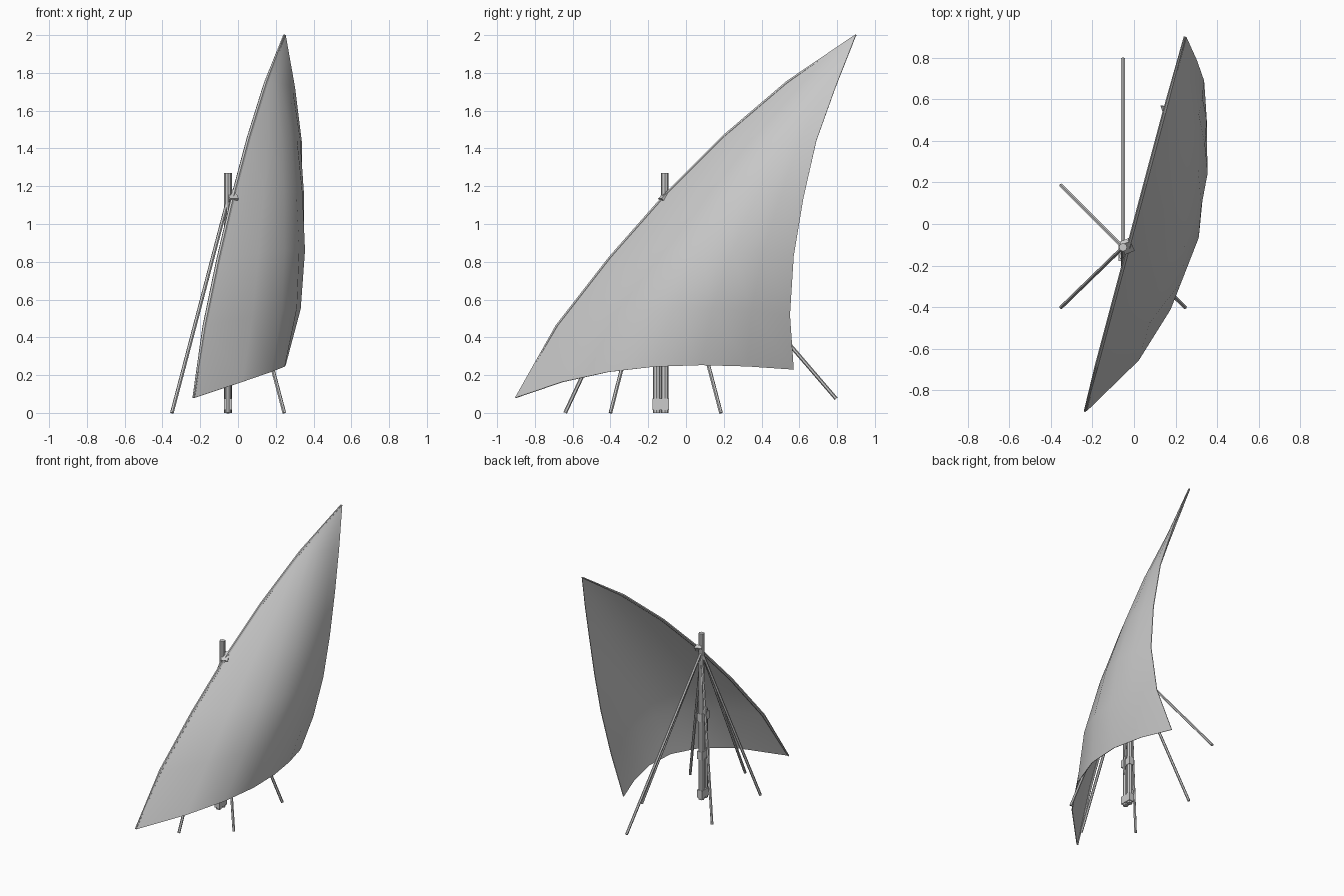
import bpy, bmesh
from mathutils import Vector

if "Cube" in bpy.data.objects:
    bpy.data.objects.remove(bpy.data.objects["Cube"])


def add_mesh(name, bm):
    bmesh.ops.recalc_face_normals(bm, faces=bm.faces[:])
    me = bpy.data.meshes.new(name)
    bm.to_mesh(me)
    bm.free()
    ob = bpy.data.objects.new(name, me)
    bpy.context.collection.objects.link(ob)
    return ob


def pole(name, a, b, r, sides=6):
    a, b = Vector(a), Vector(b)
    d = b - a
    bpy.ops.mesh.primitive_cylinder_add(vertices=sides, radius=r, depth=d.length,
                                        location=(a + b) / 2)
    ob = bpy.context.object
    ob.name = name
    ob.rotation_euler = d.to_track_quat('Z', 'Y').to_euler()
    return ob


def box(name, loc, size, rot=(0, 0, 0)):
    bpy.ops.mesh.primitive_cube_add(size=1, location=loc, rotation=rot)
    ob = bpy.context.object
    ob.name = name
    ob.scale = size
    return ob


# Curved yard line and free trailing edge, both from the peak down
yard = [Vector((-0.23 + (y + 0.9) * 0.267, y, z)) for y, z in
        [(0.9, 2.0), (0.54, 1.75), (0.2, 1.46), (-0.1, 1.16),
         (-0.4, 0.82), (-0.68, 0.46), (-0.9, 0.08)]]
leech = [Vector(p) for p in
         [(0.25, 0.9, 2.0), (0.30, 0.79, 1.72), (0.335, 0.69, 1.44),
          (0.34, 0.62, 1.13), (0.32, 0.57, 0.83), (0.25, 0.55, 0.52),
          (0.13, 0.57, 0.23)]]
depth = [0, 0.02, 0.08, 0.145, 0.21, 0.27, 0.295]

# Billowed triangular sail: each row bows out towards +x, fuller near the yard
N = 6
bm = bmesh.new()
rows = [[bm.verts.new(yard[0])] * (N + 1)]
for i in range(1, N + 1):
    t = i / N
    row = []
    for j in range(N + 1):
        u = j / N
        bow = 4 * u * (1 - u) * (1 + 0.25 * (1 - 2 * u))
        p = yard[i].lerp(leech[i], u) + Vector((depth[i], 0, 0.09 * t * t)) * bow
        row.append(bm.verts.new(p))
    rows.append(row)
for i in range(N):
    for j in range(N):
        q = [rows[i][j], rows[i + 1][j], rows[i + 1][j + 1], rows[i][j + 1]]
        bm.faces.new(list(dict.fromkeys(q)))
sail = add_mesh("sail", bm)
mod = sail.modifiers.new("thickness", 'SOLIDIFY')
mod.thickness = 0.005
mod.offset = 0
bpy.ops.object.select_all(action='DESELECT')
sail.select_set(True)
bpy.context.view_layer.objects.active = sail
bpy.ops.object.modifier_apply(modifier=mod.name)
bpy.ops.object.shade_smooth_by_angle(angle=0.8)

# Yard spar following the sail's upper edge, thinner at the ends
cu = bpy.data.curves.new("yard", 'CURVE')
cu.dimensions = '3D'
cu.bevel_depth = 0.011
cu.bevel_resolution = 1
cu.use_fill_caps = True
sp = cu.splines.new('POLY')
sp.points.add(len(yard) - 1)
for k, p in enumerate(yard):
    sp.points[k].co = (p.x - 0.006, p.y, p.z, 1)
    sp.points[k].radius = 0.5 if k in (0, N) else 1
sp.use_smooth = False
bpy.context.collection.objects.link(bpy.data.objects.new("yard", cu))

# Mast, with a supporting heel post lashed in front of it
MX, MY = -0.053, -0.112
pole("mast", (MX, MY, 0), (MX, MY, 1.27), 0.02, 8)
pole("heel_post", (MX, MY - 0.043, 0), (MX, MY - 0.043, 0.68), 0.019, 8)
for k, z in enumerate((0.045, 0.34, 0.63)):
    box(f"mast_band_{k + 1}", (MX, MY - 0.022, z), (0.042, 0.088, 0.06))

# Strap holding the yard to the mast
box("yard_strap", (MX + 0.02, MY + 0.005, 1.15), (0.05, 0.025, 0.07), (-0.8, 0, 0.4))

# Stays running from the mast head
feet = [(-0.35, 0.185, 0), (-0.35, -0.4, 0), (0.245, -0.4, 0), (0.245, 0.185, 0),
        (MX, -0.64, 0), (MX, 0.795, 0.075)]
for k, f in enumerate(feet):
    pole(f"stay_{k + 1}", f, (MX, MY, 1.13), 0.01)
